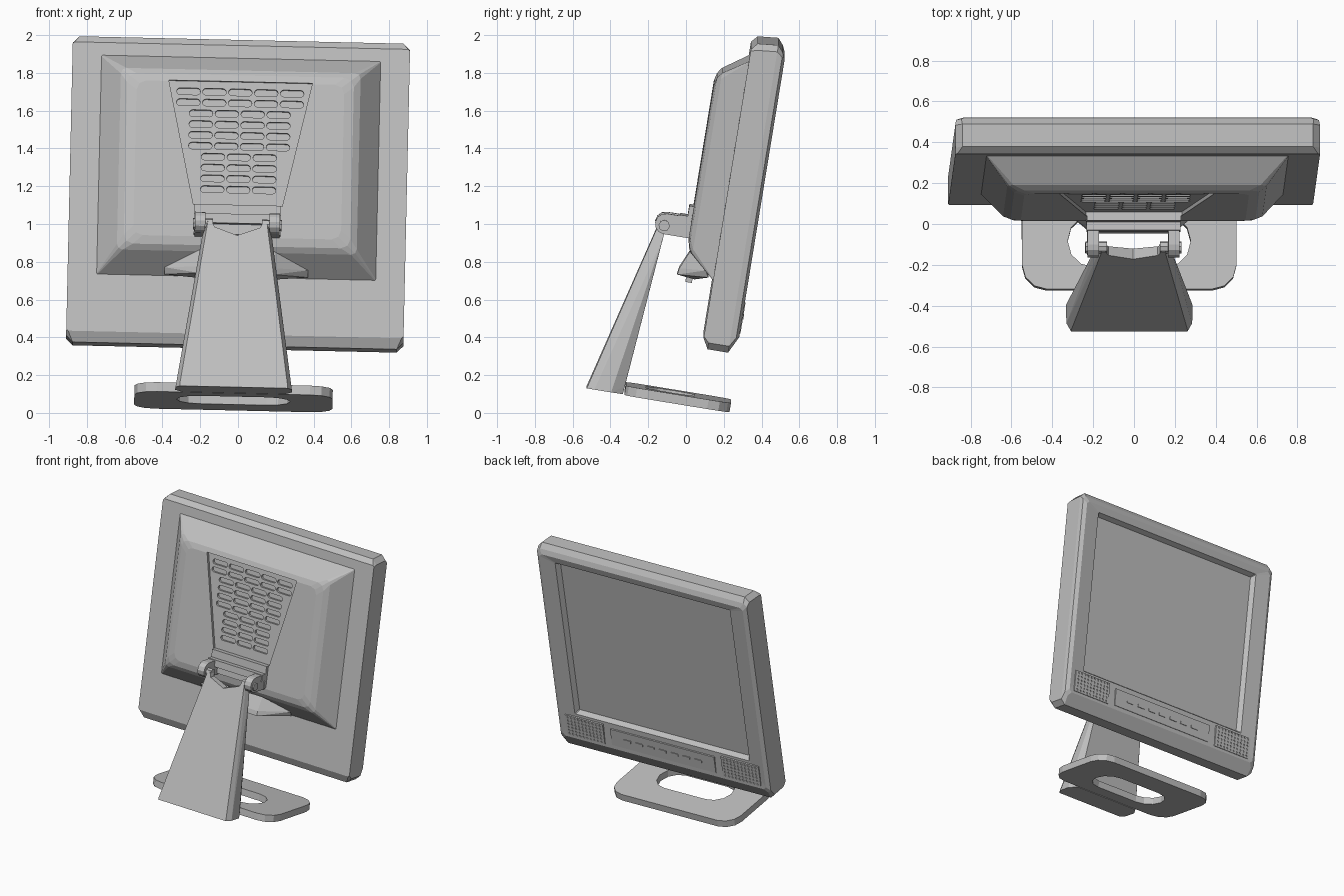
import bpy, bmesh, math
from mathutils import Matrix

if "Cube" in bpy.data.objects:
    bpy.data.objects.remove(bpy.data.objects["Cube"])

grey = bpy.data.materials.new("plain grey")
grey.use_nodes = True
grey.diffuse_color = (0.52, 0.52, 0.52, 1)
grey.node_tree.nodes["Principled BSDF"].inputs["Base Color"].default_value = (0.52, 0.52, 0.52, 1)

# The whole display leans back and rolls slightly
POSE = (Matrix.Translation((-0.026, 0, 0)) @ Matrix.Rotation(math.radians(1.3), 4, 'Y')
        @ Matrix.Rotation(math.radians(-9.3), 4, 'X'))


def finish(bm, name):
    bmesh.ops.recalc_face_normals(bm, faces=bm.faces)
    mesh = bpy.data.meshes.new(name)
    bm.to_mesh(mesh)
    bm.free()
    mesh.materials.append(grey)
    obj = bpy.data.objects.new(name, mesh)
    bpy.context.collection.objects.link(obj)
    obj.matrix_world = POSE
    return obj


def loft(bm, rings):
    """Skin matching closed rings of points and cap both ends."""
    rows = [[bm.verts.new(p) for p in ring] for ring in rings]
    for a, b in zip(rows, rows[1:]):
        for i in range(len(a)):
            j = (i + 1) % len(a)
            bm.faces.new((a[i], a[j], b[j], b[i]))
    bm.faces.new(rows[0])
    bm.faces.new(rows[-1])


def rounded(w, h, r, steps):
    """Rounded rectangle outline with half sizes w and h."""
    pts = []
    for k, (sx, sy) in enumerate(((1, 1), (-1, 1), (-1, -1), (1, -1))):
        for s in range(steps + 1):
            a = (k + s / steps) * math.pi / 2
            pts.append((sx * (w - r) + r * math.cos(a), sy * (h - r) + r * math.sin(a)))
    return pts


def prism(bm, outline, y0, y1, cx=0, cz=0):
    loft(bm, [[(cx + x, y, cz + z) for x, z in outline] for y in (y0, y1)])


def hull(name, pts, mirror=True):
    bm = bmesh.new()
    for x, y, z in pts:
        for s in ((1, -1) if mirror else (1,)):
            bm.verts.new((s * x, y, z))
    bmesh.ops.convex_hull(bm, input=bm.verts)
    bmesh.ops.dissolve_limit(bm, angle_limit=0.01, verts=bm.verts, edges=bm.edges)
    return finish(bm, name)


def box(name, x0, x1, y0, y1, z0, z1):
    return hull(name, [(x, y, z) for x in (x0, x1) for y in (y0, y1) for z in (z0, z1)], False)


def cut(obj, bm, name):
    cutter = finish(bm, name)
    cutter.hide_render = True
    cutter.hide_viewport = True
    mod = obj.modifiers.new(name, 'BOOLEAN')
    mod.operation = 'DIFFERENCE'
    mod.solver = 'EXACT'
    mod.object = cutter


# Screen frame: depth, half width, bottom, top, corner cut
sections = [(0.025, 0.893, 0.425, 1.975, 0.01), (0.055, 0.893, 0.37, 2.01, 0.035),
            (0.165, 0.893, 0.37, 2.02, 0.035), (0.195, 0.888, 0.43, 1.985, 0.025),
            (0.21, 0.86, 0.46, 1.95, 0.02), (0.2, 0.74, 0.66, 1.9, 0.005),
            (0.165, 0.72, 0.68, 1.88, 0.004)]
bm = bmesh.new()
loft(bm, [[(x, y, z + (lo + hi) / 2) for x, z in rounded(w, (hi - lo) / 2, c, 1)]
          for y, w, lo, hi, c in sections])
frame = finish(bm, "screen_frame")

# Speaker grilles and control strip on the chin
for side, name in ((1, "left"), (-1, "right")):
    grille = box(name + "_speaker_grille", side * 0.5, side * 0.82, 0.195, 0.214, 0.48, 0.64)
    bm = bmesh.new()
    for i in range(10):
        for j in range(6):
            prism(bm, rounded(0.008, 0.008, 0.008, 2), 0.208, 0.23,
                  side * (0.525 + 0.03 * i), 0.495 + 0.026 * j)
    cut(grille, bm, name + "_grille_hole_cutter")
box("control_strip", -0.44, 0.44, 0.195, 0.213, 0.49, 0.62)
for i in range(7):
    x = -0.3 + 0.1 * i
    box("control_button", x - 0.03, x + 0.03, 0.21, 0.218, 0.545, 0.565)

# Tapered housing behind the screen
bm = bmesh.new()
loft(bm, [[(x, y, z + (lo + hi) / 2) for x, z in rounded(w, (hi - lo) / 2, c, 2)]
          for y, w, lo, hi, c in ((0.03, 0.743, 0.728, 1.91, 0.005),
                                  (-0.105, 0.635, 0.845, 1.82, 0.03),
                                  (-0.127, 0.6, 0.875, 1.79, 0.05),
                                  (-0.137, 0.55, 0.92, 1.75, 0.05))])
housing = finish(bm, "rear_housing")

# Recessed vent panel with rows of slots
bm = bmesh.new()
prism(bm, [(-0.38, 1.755), (0.38, 1.755), (0.235, 1.09), (-0.235, 1.09)], -0.2, -0.118)
cut(housing, bm, "vent_panel_cutter")
bm = bmesh.new()
for row in range(10):
    count = 5 if row < 2 else 4 if row < 6 else 3
    for i in range(count):
        prism(bm, rounded(0.062, 0.018, 0.017, 3), -0.16, -0.1,
              (i - (count - 1) / 2) * 0.137, 1.7 - row * 0.058)
cut(housing, bm, "vent_slot_cutter")

# Connector block under the housing
hull("connector_block", [(0.2, -0.165, 0.72), (0.2, -0.16, 0.755), (0.2, -0.118, 0.85),
                         (0.38, 0.0, 0.735), (0.38, -0.02, 0.77), (0.22, -0.07, 0.71)])
box("connector_tab", -0.22, -0.18, -0.115, -0.08, 0.68, 0.74)

# Hinge: bracket on the housing, two rounded arms and their pins
box("hinge_bracket", -0.23, 0.23, -0.2, -0.125, 0.985, 1.035)
box("hinge_back_plate", -0.23, 0.23, -0.16, -0.125, 0.93, 1.09)
for side, name in ((1, "left"), (-1, "right")):
    profile = [(-0.27 - 0.055 * math.sin(a), 0.975 + 0.055 * math.cos(a))
               for a in (math.pi * k / 6 for k in range(7))]
    profile += [(-0.13, 0.92), (-0.13, 1.03)]
    hull(name + "_hinge_arm", [(side * x, y, z) for x in (0.17, 0.225) for y, z in profile], False)
    hull(name + "_hinge_pin", [(side * x, -0.275 + 0.03 * math.cos(a), 0.965 + 0.03 * math.sin(a))
                               for x in (0.13, 0.235)
                               for a in (math.tau * k / 8 for k in range(8))], False)

# Flared neck with a notch between its two ears
neck = hull("stand_neck", [(0.285, -0.541, 0.05), (0.308, -0.5, 0.05), (0.31, -0.41, 0.05),
                           (0.27, -0.347, 0.05), (0.27, -0.347, 0.09), (0.285, -0.537, 0.065),
                           (0.175, -0.305, 0.9), (0.185, -0.27, 0.9),
                           (0.155, -0.3, 0.985), (0.155, -0.262, 0.985)])
bm = bmesh.new()
prism(bm, [(-0.17, 1.05), (-0.12, 0.945), (0, 0.9), (0.12, 0.945), (0.17, 1.05)], -0.5, -0.1)
cut(neck, bm, "neck_notch_cutter")

# Flat foot with an oval opening
bm = bmesh.new()
outer = [(x, y - 0.057) for x, y in rounded(0.525, 0.282, 0.12, 3)]
inner = [(x, y - 0.1) for x, y in rounded(0.3, 0.13, 0.125, 3)]
rings = [[bm.verts.new((x, y, z)) for x, y in pts]
         for pts, z in ((outer, 0.05), (outer, 0.1), (inner, 0.1), (inner, 0.05))]
for k in range(4):
    a, b = rings[k], rings[(k + 1) % 4]
    for i in range(len(a)):
        j = (i + 1) % len(a)
        bm.faces.new((a[i], a[j], b[j], b[i]))
finish(bm, "stand_foot")
